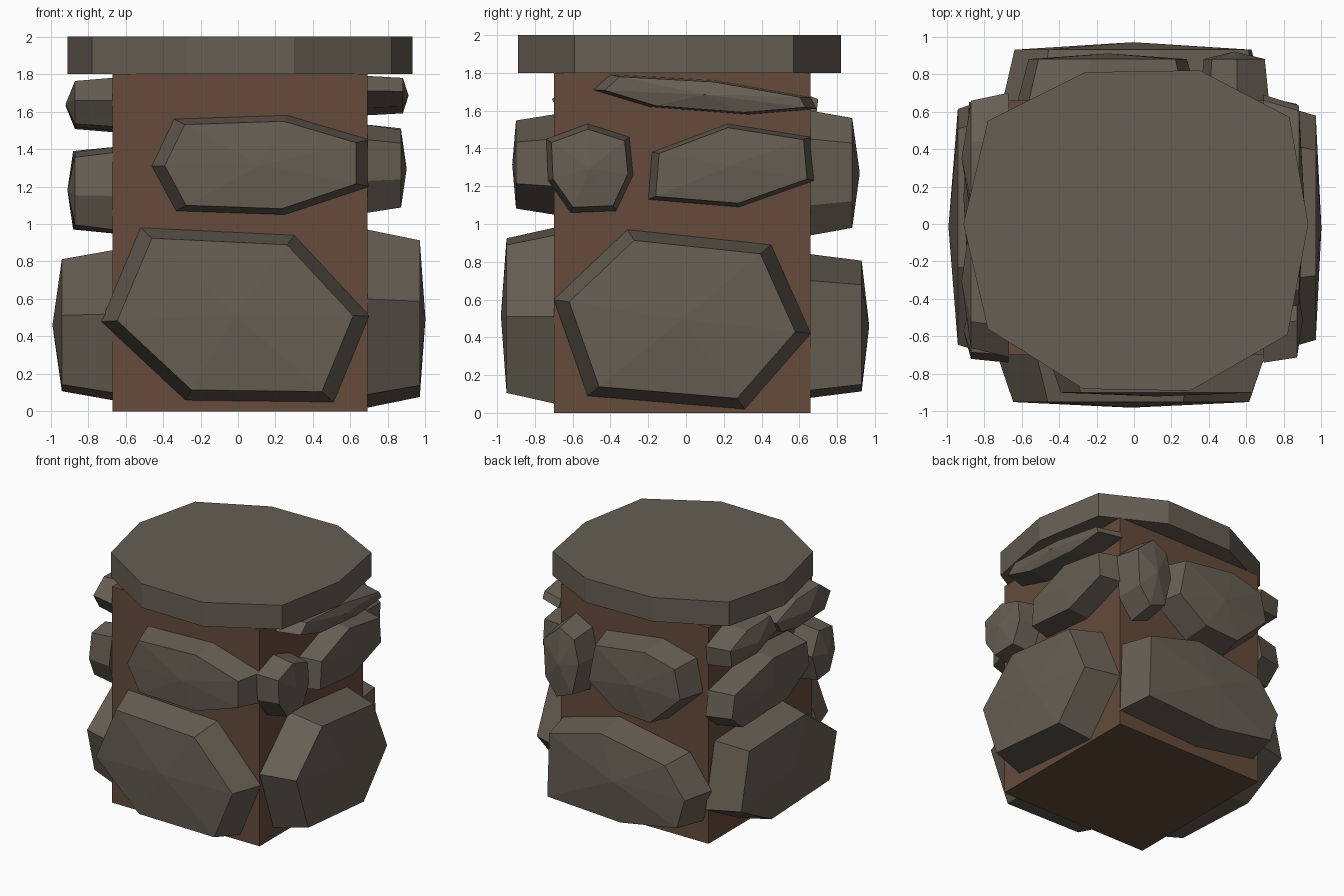
import bpy
import bmesh
from mathutils import Vector

default_cube = bpy.data.objects.get("Cube")
if default_cube:
    bpy.data.objects.remove(default_cube, do_unlink=True)


def make_material(name, colour):
    material = bpy.data.materials.new(name)
    material.use_nodes = True
    material.diffuse_color = (*colour, 1)
    shader = material.node_tree.nodes["Principled BSDF"]
    shader.inputs["Base Color"].default_value = (*colour, 1)
    shader.inputs["Roughness"].default_value = 0.9
    return material


STONE = make_material("grey stone", (0.133, 0.113, 0.087))
EARTH = make_material("brown earth", (0.130, 0.070, 0.044))

# Walls of the earth core
LEFT, RIGHT, FRONT, BACK, TOP = 0.69, -0.67, -0.70, 0.66, 1.8

# Map wall coordinates (along, height, outward) into the model
WALLS = {
    "front": lambda along, height, out: Vector((along, FRONT - out, height)),
    "back": lambda along, height, out: Vector((along, BACK + out, height)),
    "left": lambda along, height, out: Vector((LEFT + out, along, height)),
    "right": lambda along, height, out: Vector((RIGHT - out, along, height)),
}


def finish(name, bm, material):
    bmesh.ops.recalc_face_normals(bm, faces=bm.faces[:])
    mesh = bpy.data.meshes.new(name)
    bm.to_mesh(mesh)
    bm.free()
    mesh.materials.append(material)
    obj = bpy.data.objects.new(name, mesh)
    bpy.context.collection.objects.link(obj)
    return obj


def prism(name, outline, low, high, material):
    bm = bmesh.new()
    base = bm.faces.new([bm.verts.new((x, y, low)) for x, y in outline])
    extruded = bmesh.ops.extrude_face_region(bm, geom=[base], use_keep_orig=True)
    moved = [v for v in extruded["geom"] if isinstance(v, bmesh.types.BMVert)]
    bmesh.ops.translate(bm, verts=moved, vec=(0, 0, high - low))
    return finish(name, bm, material)


def stone(name, wall, outline, depth, peak, shrink=0.88):
    """Chamfered stone set into a wall, with a shallow faceted face."""
    place = WALLS[wall]
    lows, highs = zip(*[(min(c), max(c)) for c in zip(*outline)])
    middle = [(a + b) / 2 for a, b in zip(lows, highs)]
    bm = bmesh.new()

    def ring(scale, out):
        return [bm.verts.new(place(middle[0] + (a - middle[0]) * scale,
                                   middle[1] + (h - middle[1]) * scale, out))
                for a, h in outline]

    rear, rim = ring(1, 0), ring(shrink, depth)
    tip = bm.verts.new(place(*middle, peak))
    bm.faces.new(rear)
    for i in range(len(outline)):
        j = (i + 1) % len(outline)
        bm.faces.new((rear[i], rear[j], rim[j], rim[i]))
        bm.faces.new((rim[i], rim[j], tip))
    return finish(name, bm, STONE)


# Core and capstone
prism("earth_core", [(RIGHT, FRONT), (LEFT, FRONT), (LEFT, BACK), (RIGHT, BACK)],
      0, TOP, EARTH)
prism("capstone", [(-.26, .81), (.35, .82), (.83, .57), (.93, 0), (.82, -.59),
                   (.3, -.89), (-.27, -.88), (-.78, -.56), (-.91, 0), (-.78, .55)],
      TOP, 2, STONE)

# Front stones
stone("front_large_stone", "front",
      [(-.52, .98), (.3, .94), (.7, .51), (.51, .05), (-.28, .06), (-.73, .48)],
      .25, .28)
stone("front_upper_stone", "front",
      [(-.34, 1.56), (.26, 1.58), (.7, 1.45), (.7, 1.2), (.25, 1.05),
       (-.33, 1.07), (-.46, 1.31)], .2, .22)

# Left stones
stone("left_large_stone", "left",
      [(-.31, .97), (.45, .89), (.66, .42), (.31, .02), (-.52, .09), (-.7, .6)],
      .28, .31)
stone("left_corner_stone", "left",
      [(-.52, 1.53), (-.3, 1.46), (-.28, 1.26), (-.37, 1.07), (-.61, 1.06),
       (-.73, 1.23), (-.74, 1.45)], .18, .21)
stone("left_long_stone", "left",
      [(.22, 1.53), (.66, 1.46), (.68, 1.23), (.28, 1.09), (-.2, 1.13),
       (-.18, 1.38)], .18, .2, .91)
stone("left_top_stone", "left",
      [(-.4, 1.79), (.15, 1.76), (.66, 1.67), (.69, 1.61), (.33, 1.58),
       (-.19, 1.62), (-.49, 1.71)], .19, .22, .9)

# Back stones
stone("back_large_stone", "back",
      [(.67, .7), (.15, .84), (-.5, .72), (-.7, .45), (-.62, .18), (-.05, .08),
       (.69, .12)], .27, .31, .91)
stone("back_upper_stone", "back",
      [(.27, 1.53), (-.25, 1.6), (-.56, 1.52), (-.62, 1.25), (-.3, .95),
       (.05, .97), (.34, 1.18)], .22, .25)
stone("back_corner_stone", "back",
      [(.55, 1.6), (.4, 1.52), (.35, 1.3), (.42, 1), (.58, .94), (.7, 1.1),
       (.72, 1.45)], .22, .26)

# Right stones
stone("right_large_stone", "right",
      [(.58, .83), (-.26, .86), (-.73, .52), (-.62, .1), (.25, .06), (.7, .3)],
      .27, .32)
stone("right_long_stone", "right",
      [(.66, 1.28), (.1, 1.41), (-.38, 1.38), (-.42, 1.15), (-.1, .97),
       (.55, .95), (.7, 1.08)], .21, .24, .91)
stone("right_corner_stone", "right",
      [(-.5, 1.41), (-.7, 1.38), (-.74, 1.15), (-.66, .97), (-.48, .95),
       (-.4, 1.2)], .2, .24)
stone("right_top_rear_stone", "right",
      [(.7, 1.66), (.45, 1.76), (.1, 1.77), (0, 1.6), (.3, 1.49), (.68, 1.5)],
      .2, .25)
stone("right_top_front_stone", "right",
      [(.1, 1.66), (-.2, 1.77), (-.55, 1.78), (-.71, 1.66), (-.62, 1.52),
       (-.2, 1.5), (.02, 1.55)], .2, .25)
